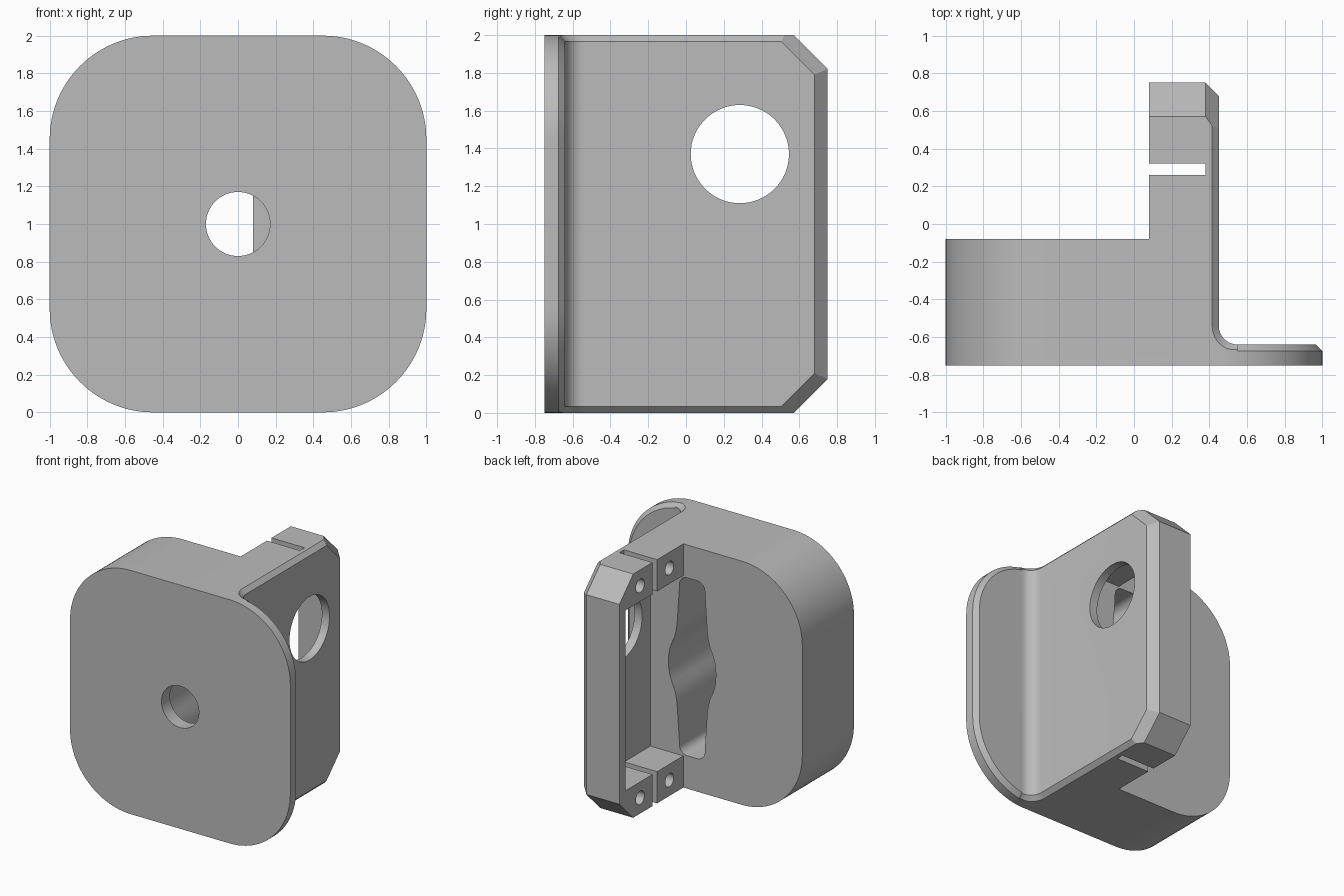
import bpy, bmesh
from math import sin, cos, pi, sqrt, radians

cube = bpy.data.objects.get("Cube")
if cube:
    bpy.data.objects.remove(cube, do_unlink=True)

grey = bpy.data.materials.new("plain_grey")
grey.use_nodes = True
grey.diffuse_color = (0.5, 0.5, 0.5, 1)
grey.node_tree.nodes["Principled BSDF"].inputs["Base Color"].default_value = (0.5, 0.5, 0.5, 1)


def loft(name, loops):
    """Closed solid through matching loops of points."""
    bm = bmesh.new()
    rings = [[bm.verts.new(p) for p in loop] for loop in loops]
    n = len(rings[0])
    for a, b in zip(rings, rings[1:]):
        for i in range(n):
            j = (i + 1) % n
            bm.faces.new((a[i], a[j], b[j], b[i]))
    bm.faces.new(rings[0])
    bm.faces.new(rings[-1])
    bmesh.ops.recalc_face_normals(bm, faces=bm.faces)
    mesh = bpy.data.meshes.new(name)
    bm.to_mesh(mesh)
    bm.free()
    mesh.materials.append(grey)
    obj = bpy.data.objects.new(name, mesh)
    bpy.context.collection.objects.link(obj)
    return obj


def along_y(name, outline, y0, y1):
    return loft(name, [[(x, y, z) for x, z in outline] for y in (y0, y1)])


def box(name, x0, x1, y0, y1, z0, z1):
    return along_y(name, [(x0, z0), (x1, z0), (x1, z1), (x0, z1)], y0, y1)


def arc(cx, cy, r, start, end, steps=24):
    return [(cx + r * cos(radians(start + (end - start) * i / steps)),
             cy + r * sin(radians(start + (end - start) * i / steps)))
            for i in range(steps + 1)]


def circle(cx, cy, r, n=64):
    return arc(cx, cy, r, 0, 360, n)[:-1]


def along_x(name, outline, x0, x1):
    return loft(name, [[(x, y, z) for y, z in outline] for x in (x0, x1)])


def boolean(target, tool, operation):
    mod = target.modifiers.new(operation, 'BOOLEAN')
    mod.operation = operation
    mod.solver = 'EXACT'
    mod.object = tool
    bpy.context.view_layer.objects.active = target
    bpy.ops.object.modifier_apply(modifier=mod.name)
    bpy.data.objects.remove(tool, do_unlink=True)


def rounded_square(inset):
    r, c = 0.55 - inset, 0.45
    return (arc(c, 1 + c, r, 0, 90) + arc(-c, 1 + c, r, 90, 180)
            + arc(-c, 1 - c, r, 180, 270) + arc(c, 1 - c, r, 270, 360))


# Front plate with a chamfered back rim
bracket = loft("mounting_bracket", [[(x, y, z) for x, z in rounded_square(inset)]
               for y, inset in ((-0.75, 0), (-0.675, 0), (-0.64, 0.035))])

# Deep housing block behind the plate
block = along_y("housing_block",
                [(0.38, 0), (0.38, 2)] + arc(-0.45, 1.45, 0.55, 90, 180)
                + arc(-0.45, 0.55, 0.55, 180, 270), -0.72, -0.08)


# Side arm with chamfered outer edges
def arm_outline(x, back, top):
    y, slope = 0.75 - back, 2.57 - back * sqrt(2)
    half = [(-0.7, 2 - top), (slope - 2 + top, 2 - top), (y, slope - y)]
    return [(x, a, b) for a, b in half + [(a, 2 - b) for a, b in reversed(half)]]


arm = loft("side_arm", [arm_outline(0.08, 0, 0), arm_outline(0.38, 0, 0),
                        arm_outline(0.415, 0.035, 0), arm_outline(0.45, 0.07, 0.035)])


# Fillet between arm and plate, trimmed to the plate outline
def fillet_outline(z, r):
    return [(x, y, z) for x, y in [(0.4, -0.54)] + arc(0.55, -0.54, r, 180, 270, 12)
            + [(0.55, -0.7), (0.4, -0.7)]]


fillet = loft("corner_fillet", [fillet_outline(0, 0.135), fillet_outline(0.035, 0.1),
                                fillet_outline(1.965, 0.1), fillet_outline(2, 0.135)])
boolean(fillet, along_y("trim", rounded_square(0), -0.9, 0), 'INTERSECT')

for part in (block, arm, fillet):
    boolean(bracket, part, 'UNION')

# Recess in the housing: tapered double arm with a round hub
quarter = [(0.215, 0), (0.213, 0.05), (0.203, 0.11), (0.185, 0.16), (0.162, 0.21),
           (0.146, 0.27), (0.137, 0.33), (0.115, 0.64)]
quarter += arc(0.045, 0.66, 0.07, 0, 90, 8)
right = [(x, -z) for x, z in reversed(quarter[1:])] + quarter
recess = [(x, 1 + z) for x, z in right + [(-x, z) for x, z in reversed(right)]]

cutters = [
    box("arm_window", 0, 0.38, -0.08, 0.67, 0.26, 1.74),
    box("clamp_slot", 0, 0.38, 0.26, 0.32, -0.1, 2.1),
    along_y("recess", recess, -0.64, 0.1),
    along_y("front_hole", circle(0, 1, 0.17), -0.9, -0.5),
    along_x("side_hole", circle(0.285, 1.37, 0.26), 0.3, 0.6),
]
for y in (0.1, 0.48):
    for z in (0.13, 1.87):
        cutters.append(along_x("screw_hole", circle(y, z, 0.055, 32), 0, 0.3))
for cutter in cutters:
    boolean(bracket, cutter, 'DIFFERENCE')

# Smooth the round surfaces, keep the edges sharp
bpy.ops.object.select_all(action='DESELECT')
bracket.select_set(True)
bpy.context.view_layer.objects.active = bracket
bpy.ops.object.shade_smooth_by_angle(angle=radians(25))
